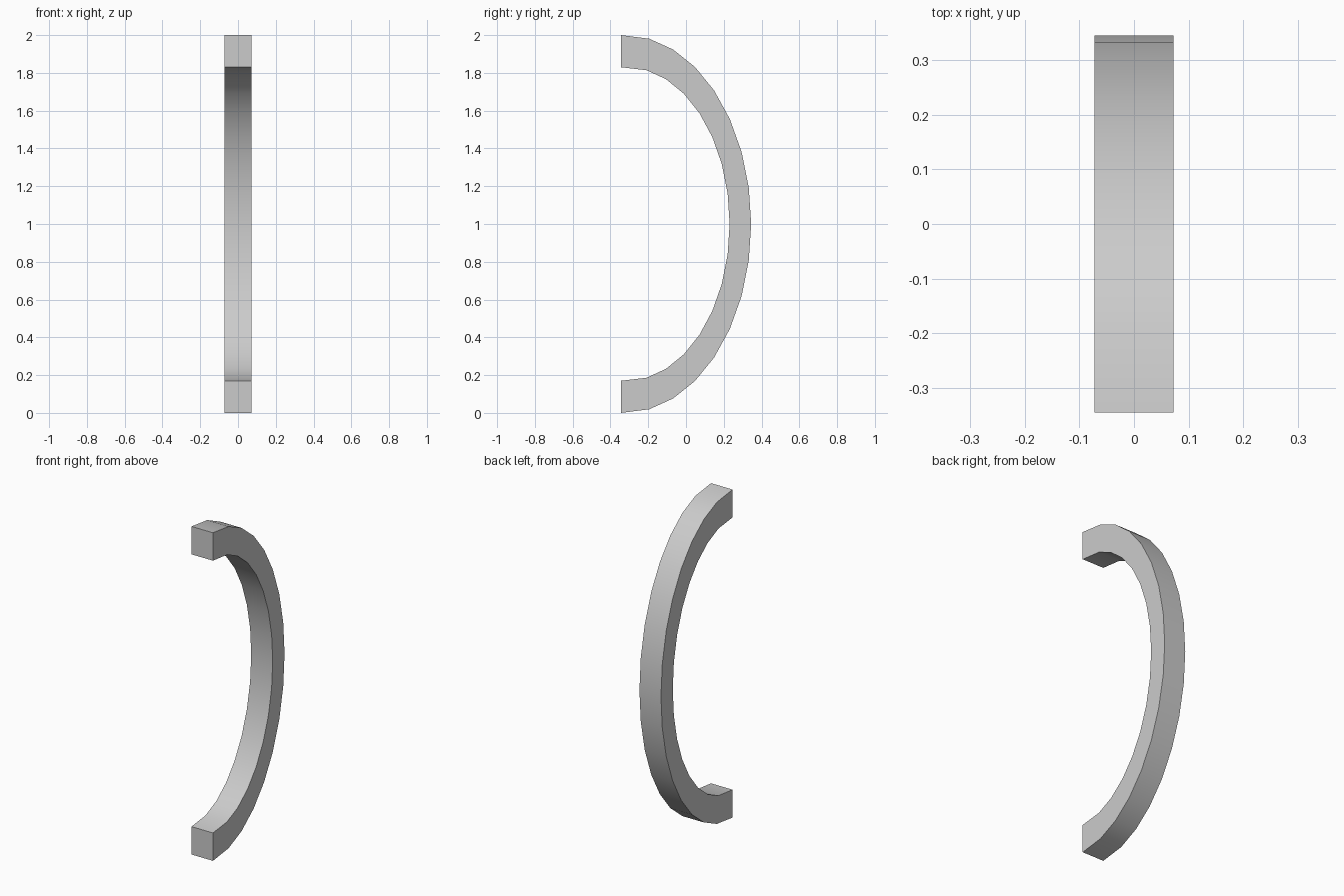
import bpy, bmesh
from math import sin, cos, pi, radians

if "Cube" in bpy.data.objects:
    bpy.data.objects.remove(bpy.data.objects["Cube"])

HALF_W = 0.0725   # half width along x
END_Y = -0.345    # plane of the two mounting ends
STEPS = 16        # segments along the half ellipse


def arc(centre_y, ry, rz):
    """Half ellipse in the yz plane, ends pulled to the mounting plane."""
    pts = [(centre_y + ry * sin(pi * i / STEPS), 1 + rz * cos(pi * i / STEPS))
           for i in range(STEPS + 1)]
    pts[0] = (END_Y, 1 + rz)
    pts[-1] = (END_Y, 1 - rz)
    return pts


# Pull handle: rectangular section swept between outer and inner arcs
outer = arc(-0.325, 0.67, 1.0)
inner = arc(-0.315, 0.546, 0.83)

bm = bmesh.new()
rings = [[bm.verts.new((x, y, z)) for x, (y, z) in
          ((-HALF_W, o), (HALF_W, o), (HALF_W, i), (-HALF_W, i))]
         for o, i in zip(outer, inner)]
for a, b in zip(rings, rings[1:]):
    for k in range(4):
        n = (k + 1) % 4
        bm.faces.new((a[k], a[n], b[n], b[k]))

# Flat square ends
bm.faces.new(rings[0])
bm.faces.new(rings[-1])
bmesh.ops.recalc_face_normals(bm, faces=bm.faces)

mesh = bpy.data.meshes.new("pull_handle")
bm.to_mesh(mesh)
bm.free()
handle = bpy.data.objects.new("pull_handle", mesh)
bpy.context.collection.objects.link(handle)

# Smooth along the curve, crisp at the edges
bpy.context.view_layer.objects.active = handle
handle.select_set(True)
bpy.ops.object.shade_smooth_by_angle(angle=radians(30))
